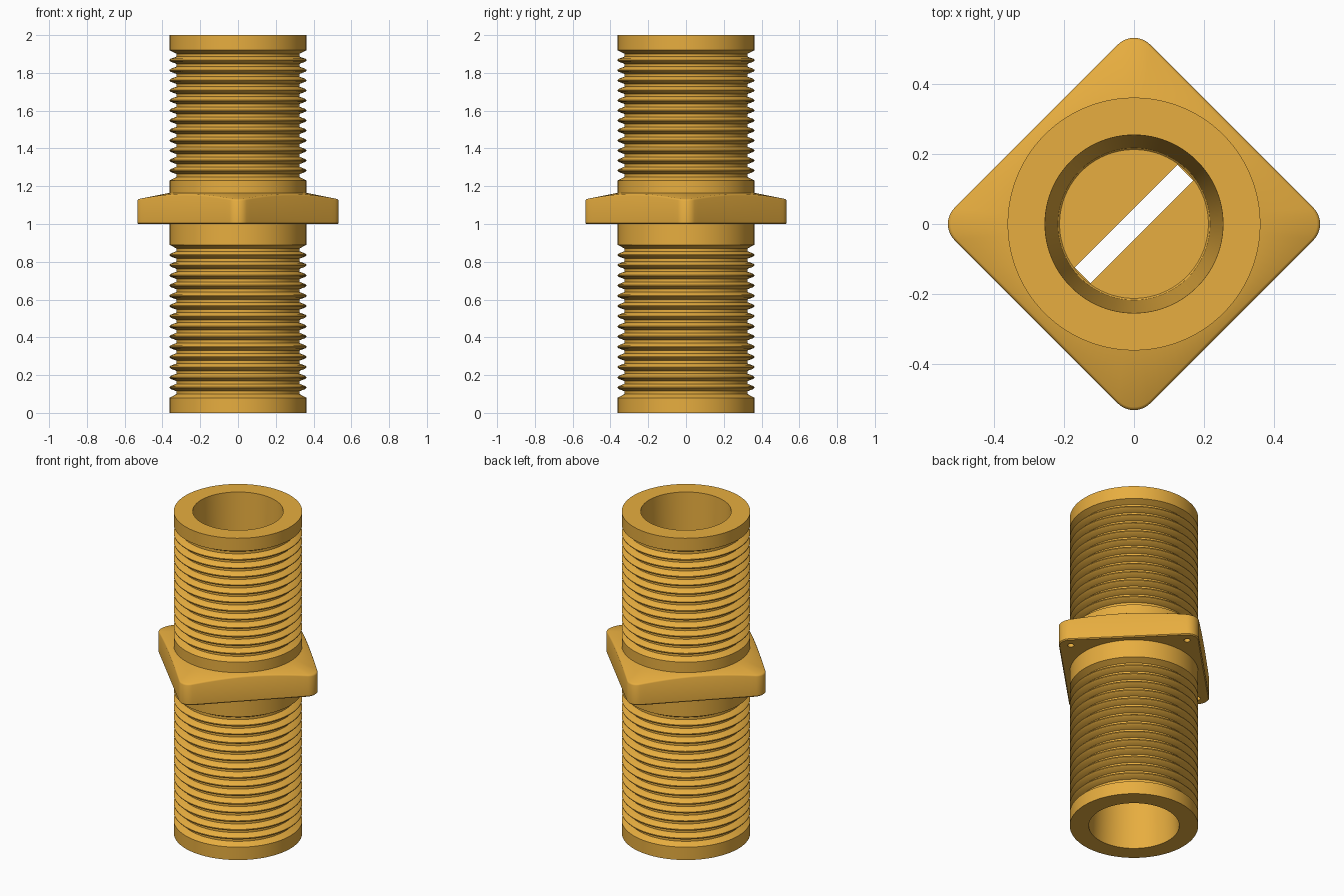
import bpy, bmesh, math
from mathutils import Matrix, Vector

if "Cube" in bpy.data.objects:
    bpy.data.objects.remove(bpy.data.objects["Cube"])

R = 0.362          # outer pipe radius
SEG = 96

mat = bpy.data.materials.new("amber")
mat.diffuse_color = (0.8, 0.42, 0.05, 1)
mat.use_nodes = True
mat.node_tree.nodes["Principled BSDF"].inputs["Base Color"].default_value = mat.diffuse_color


def make_object(name, bm):
    bmesh.ops.remove_doubles(bm, verts=bm.verts, dist=1e-5)
    bmesh.ops.recalc_face_normals(bm, faces=bm.faces)
    me = bpy.data.meshes.new(name)
    bm.to_mesh(me)
    bm.free()
    ob = bpy.data.objects.new(name, me)
    bpy.context.collection.objects.link(ob)
    me.materials.append(mat)
    return ob


def loft(name, sections, closed):
    """Skin rows of points arranged around the z axis; closed joins last point to first."""
    bm = bmesh.new()
    rows = [[bm.verts.new(p) for p in s] for s in sections]
    n, m = len(rows), len(rows[0])
    for i in range(n):
        a, b = rows[i], rows[(i + 1) % n]
        for j in range(m if closed else m - 1):
            k = (j + 1) % m
            bm.faces.new((a[j], b[j], b[k], a[k]))
    return make_object(name, bm)


def cut(ob, cutter):
    mod = ob.modifiers.new("cut", 'BOOLEAN')
    mod.operation = 'DIFFERENCE'
    mod.solver = 'EXACT'
    mod.object = cutter
    select(ob)
    bpy.ops.object.modifier_apply(modifier=mod.name)
    bpy.data.objects.remove(cutter)


def select(ob):
    bpy.ops.object.select_all(action='DESELECT')
    ob.select_set(True)
    bpy.context.view_layer.objects.active = ob


def grooves(z0, z1, n):
    """Outer profile of n ring grooves separated by rounded ridges."""
    p = (z1 - z0) / n
    pts = [(R, z0)]
    for i in range(n):
        z = z0 + i * p
        if i:
            pts += [(R, z - .04 * p), (R, z + .04 * p), (R - .006, z + .15 * p)]
        pts += [(R - .036, z + .36 * p), (R - .036, z + .64 * p)]
        if i < n - 1:
            pts.append((R - .006, z + .85 * p))
    return pts + [(R, z1)]


# Pipe: ribbed outside, two tapered bores meeting at a thin partition
profile = [(0, .95), (.213, .95), (.218, .945), (.255, 0), (R, 0)]
profile += grooves(.08, .89, 15) + grooves(1.23, 1.92, 13)
profile += [(R, 2), (.255, 2), (.218, 1.055), (.213, 1.05), (0, 1.05)]
pipe = loft("ribbed_pipe", [[(r * math.cos(t), r * math.sin(t), z) for r, z in profile]
                            for t in (2 * math.pi * i / SEG for i in range(SEG))], False)

# Diagonal slot through the partition
bm = bmesh.new()
bmesh.ops.create_cube(bm, size=1, matrix=Matrix.Translation((0, 0, 1))
                      @ Matrix.Rotation(math.pi / 4, 4, 'Z')
                      @ Matrix.Diagonal((.416, .064, .3, 1)))
cut(pipe, make_object("slot_cutter", bm))

# Flange outline: diamond with rounded corners
outline = []
CR, CC = .065, .468
for c in range(4):
    a = c * math.pi / 2
    centre = Vector((CC * math.cos(a), CC * math.sin(a)))
    arc = [centre + CR * Vector((math.cos(a + t), math.sin(a + t)))
           for t in (math.radians(d) for d in range(-45, 46, 9))]
    if outline:
        prev = outline[-1]
        outline += [prev.lerp(arc[0], k / 24) for k in range(1, 24)]
    outline += arc
last = outline[-1]
outline += [last.lerp(outline[0], k / 24) for k in range(1, 24)]


# Flange: flat underside, top falls away from the pipe as a shallow cone
def top_z(r):
    return 1.165 - .2 * (r - R)


sections = []
for p in outline:
    d, r = p.normalized(), p.length
    path = [(.35, 1.0), (r - .006, 1.0), (r, 1.006), (r, top_z(r) - .008),
            (r - .003, top_z(r) - .002), (r - .009, top_z(r - .009)), (.35, top_z(.35))]
    sections.append([(d.x * q, d.y * q, z) for q, z in path])
flange = loft("square_flange", sections, True)

# Small blind holes under the flange corners
bm = bmesh.new()
for c in range(4):
    a = c * math.pi / 2
    bmesh.ops.create_cone(bm, cap_ends=True, segments=24, radius1=.018, radius2=.018, depth=.12,
                          matrix=Matrix.Translation((.465 * math.cos(a), .465 * math.sin(a), 1.0)))
cut(flange, make_object("hole_cutter", bm))

for ob in (pipe, flange):
    select(ob)
    bpy.ops.object.shade_smooth_by_angle(angle=math.radians(35))
